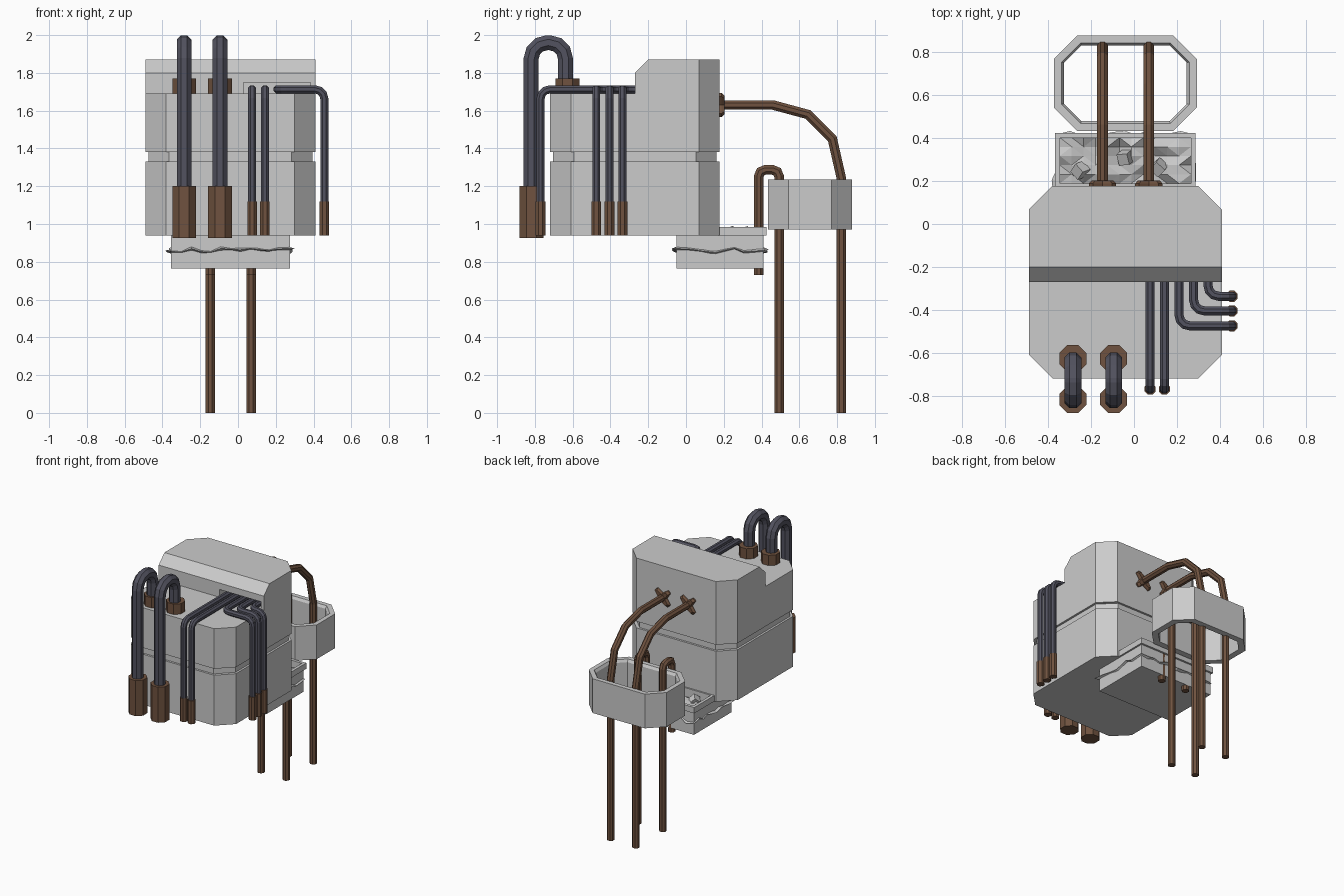
import bpy, bmesh, random
from math import cos, sin, pi, radians
from mathutils import Vector, Matrix, Euler

if "Cube" in bpy.data.objects:
    bpy.data.objects.remove(bpy.data.objects["Cube"])

random.seed(4)
CX = -0.04  # shared centre line of the housing, ring and tray


def material(name, rgb):
    m = bpy.data.materials.new(name)
    m.diffuse_color = (*rgb, 1)
    m.use_nodes = True
    m.node_tree.nodes["Principled BSDF"].inputs["Base Color"].default_value = m.diffuse_color
    return m


HOSE = material("hose_rubber", (0.085, 0.085, 0.115))
RUST = material("rusty_metal", (0.16, 0.085, 0.05))


def make(name, bm, mat=None):
    bmesh.ops.recalc_face_normals(bm, faces=bm.faces)
    me = bpy.data.meshes.new(name)
    bm.to_mesh(me)
    bm.free()
    ob = bpy.data.objects.new(name, me)
    bpy.context.collection.objects.link(ob)
    if mat:
        me.materials.append(mat)
    return ob


def loft(name, rings, mat=None, wrap=False):
    """Skin a series of equal-length rings; cap the ends or wrap round."""
    bm = bmesh.new()
    vs = [[bm.verts.new(p) for p in r] for r in rings]
    n = len(vs[0])
    pairs = list(zip(vs, vs[1:])) + ([(vs[-1], vs[0])] if wrap else [])
    for a, b in pairs:
        for i in range(n):
            j = (i + 1) % n
            bm.faces.new((a[i], a[j], b[j], b[i]))
    if not wrap:
        bm.faces.new(vs[0])
        bm.faces.new(vs[-1])
    return make(name, bm, mat)


def octa(hx, y0, y1, c, z):
    x0, x1 = CX - hx, CX + hx
    return [(x, y, z) for x, y in (
        (x0 + c, y0), (x1 - c, y0), (x1, y0 + c), (x1, y1 - c),
        (x1 - c, y1), (x0 + c, y1), (x0, y1 - c), (x0, y0 + c))]


def rect(hx, y0, y1, z):
    return [(CX - hx, y0, z), (CX + hx, y0, z), (CX + hx, y1, z), (CX - hx, y1, z)]


def fillet(pts, r, n=3):
    """Round the inner corners of a path with n-segment arcs."""
    pts = [Vector(p) for p in pts]
    out = [pts[0]]
    for a, p, b in zip(pts, pts[1:], pts[2:]):
        u, v = (a - p).normalized(), (b - p).normalized()
        for k in range(n + 1):
            t = k / n * pi / 2
            out.append(p + u * r * (1 - sin(t)) + v * r * (1 - cos(t)))
    return out + [pts[-1]]


def tube(name, pts, r, mat):
    """Eight-sided pipe with mitred joints; r is the flat-to-centre radius."""
    pts = [Vector(p) for p in pts]
    pts = [p for i, p in enumerate(pts) if i == 0 or (p - pts[i - 1]).length > 1e-4]
    dirs = [(b - a).normalized() for a, b in zip(pts, pts[1:])]
    ref = Vector((1, 0, 0)) if abs(dirs[0].x) < 0.9 else Vector((0, 0, 1))
    v = dirs[0].cross(ref)
    R = r / cos(pi / 8)
    ring = [pts[0] + R * (ref * cos(pi / 8 + k * pi / 4) + v * sin(pi / 8 + k * pi / 4))
            for k in range(8)]
    rings = [ring]
    for i in range(1, len(pts)):
        d = dirs[i - 1]
        nrm = d + dirs[i] if i < len(dirs) else d
        ring = [q + d * ((pts[i] - q).dot(nrm) / d.dot(nrm)) for q in ring]
        rings.append(ring)
    return loft(name, rings, mat)


# Housing with a recessed seam
def body(z, inset=0):
    return octa(0.45 - inset, -0.72 + inset, 0.178 - inset, 0.11, z)


loft("housing", [body(0.94), body(1.33), body(1.33, 0.016),
                 body(1.38, 0.016), body(1.38), body(1.69)])


# Raised rear block with sloped front edge and a slot for the hoses
def block(y0, z):
    return [(CX - 0.45, y0, z), (CX + 0.45, y0, z), (CX + 0.45, 0.068, z),
            (CX + 0.34, 0.178, z), (CX - 0.34, 0.178, z), (CX - 0.45, 0.068, z)]


rear = loft("rear_block", [block(-0.27, 1.69), block(-0.27, 1.80), block(-0.20, 1.87)])
slot = loft("slot_cutter", [[(x, y, z) for x, y in
                             ((0.03, -0.3), (0.385, -0.3), (0.385, -0.19), (0.03, -0.19))]
                            for z in (1.66, 1.75)])
slot.hide_render = True
slot.hide_viewport = True
cut = rear.modifiers.new("slot", "BOOLEAN")
cut.operation = "DIFFERENCE"
cut.object = slot

# Thick looped hoses with sleeves and sockets
for i, x in enumerate((-0.285, -0.095)):
    tube(f"thick_hose_{i}", fillet([(x, -0.82, 1.0), (x, -0.82, 1.96),
         (x, -0.638, 1.96), (x, -0.638, 1.70)], 0.085), 0.039, HOSE)
    tube(f"thick_hose_sleeve_{i}", [(x, -0.818, 0.925), (x, -0.818, 1.2)], 0.063, RUST)
    tube(f"thick_hose_socket_{i}", [(x, -0.628, 1.69), (x, -0.628, 1.77)], 0.063, RUST)

# Thin hoses: two over the front, three over the right side
ZH = 1.713
paths = [[(x, -0.19, ZH), (x, -0.77, ZH), (x, -0.77, 1.0)] for x in (0.075, 0.142)]
paths += [[(x, -0.19, ZH), (x, y, ZH), (0.457, y, ZH), (0.457, y, 1.0)]
          for x, y in ((0.21, -0.475), (0.278, -0.405), (0.345, -0.337))]
for i, p in enumerate(paths):
    tube(f"thin_hose_{i}", fillet(p, 0.05), 0.021, HOSE)
    x, y, _ = p[-1]
    tube(f"thin_hose_sleeve_{i}", [(x, y, 0.94), (x, y, 1.12)], 0.026, RUST)

# Rear pipes: long bent pair with star flanges, short hooked pair
for i, x in enumerate((-0.147, 0.069)):
    tube(f"long_pipe_{i}", [(x, 0.16, 1.63), (x, 0.46, 1.63), (x, 0.645, 1.58),
         (x, 0.775, 1.45), (x, 0.823, 1.24), (x, 0.823, 0)], 0.025, RUST)
    tube(f"hooked_pipe_{i}", fillet([(x, 0.385, 0.73), (x, 0.385, 1.287),
         (x, 0.493, 1.287), (x, 0.493, 0)], 0.035, 2), 0.025, RUST)
    star = []
    for q in range(4):
        for da, r in ((0, 0.035), (35, 0.078), (55, 0.078)):
            a = radians(q * 90 + da)
            star.append((r * cos(a), r * sin(a)))
    loft(f"pipe_flange_{i}", [[(x + s * u, y, 1.63 + s * w) for u, w in star]
                              for y, s in ((0.17, 1), (0.188, 1), (0.203, 0.8))], RUST)

# Open octagonal guide ring
loft("guide_ring", [octa(0.333, 0.433, 0.88, 0.11, 0.97),
                    octa(0.333, 0.433, 0.88, 0.11, 1.235),
                    octa(0.298, 0.468, 0.845, 0.09, 1.235),
                    octa(0.286, 0.48, 0.833, 0.08, 1.215),
                    octa(0.286, 0.48, 0.833, 0.08, 0.97)], wrap=True)

# Rubble tray under the housing
loft("tray_base", [rect(0.315, -0.05, 0.41, z) for z in (0.765, 0.90)])
loft("tray_front", [rect(0.315, -0.05, 0.19, z) for z in (0.90, 0.94)])
loft("tray_rim", [rect(0.315, 0.172, 0.41, 0.90), rect(0.315, 0.172, 0.41, 0.94),
                  rect(0.328, 0.172, 0.425, 0.94), rect(0.328, 0.172, 0.425, 0.985),
                  rect(0.305, 0.19, 0.402, 0.985), rect(0.305, 0.19, 0.402, 0.90)],
     wrap=True)

# Jagged crack running round the tray
corners = [Vector(p) for p in rect(0.31, -0.045, 0.405, 0.86)]
low, mid, top = [], [], []
for k, p in enumerate(corners):
    q = corners[(k + 1) % 4]
    n = 12 if k % 2 == 0 else 9
    side = (q - p).normalized()
    out = Vector((side.y, -side.x, 0))
    for s in range(n):
        b = p.lerp(q, s / n) + Vector((0, 0, random.uniform(-0.012, 0.012)))
        if s == 0:
            out_s = out + Vector((-side.x, -side.y, 0))
        else:
            out_s = out
        h = random.uniform(0.004, 0.013)
        low.append(b - Vector((0, 0, h)))
        mid.append(b + out_s * random.uniform(0.01, 0.034))
        top.append(b + Vector((0, 0, h)))
loft("jagged_crack", [low, mid, top])

# Broken floor and loose chunks in the tray
bm = bmesh.new()
bmesh.ops.create_grid(bm, x_segments=11, y_segments=5, size=0.5,
                      matrix=Matrix.Translation((CX, 0.296, 0.93)) @ Matrix.Diagonal((0.612, 0.214, 1, 1)))
for v in bm.verts:
    v.co.z += random.uniform(-0.025, 0.025)
bmesh.ops.triangulate(bm, faces=bm.faces)
make("broken_floor", bm)
for i, (x, y) in enumerate(((-0.25, 0.25), (-0.04, 0.31), (0.115, 0.265))):
    bm = bmesh.new()
    rot = Euler([random.uniform(0.2, 1.2) for _ in range(3)]).to_matrix().to_4x4()
    bmesh.ops.create_cube(bm, size=0.055, matrix=Matrix.Translation((x, y, 0.945)) @ rot)
    make(f"rubble_chunk_{i}", bm)
